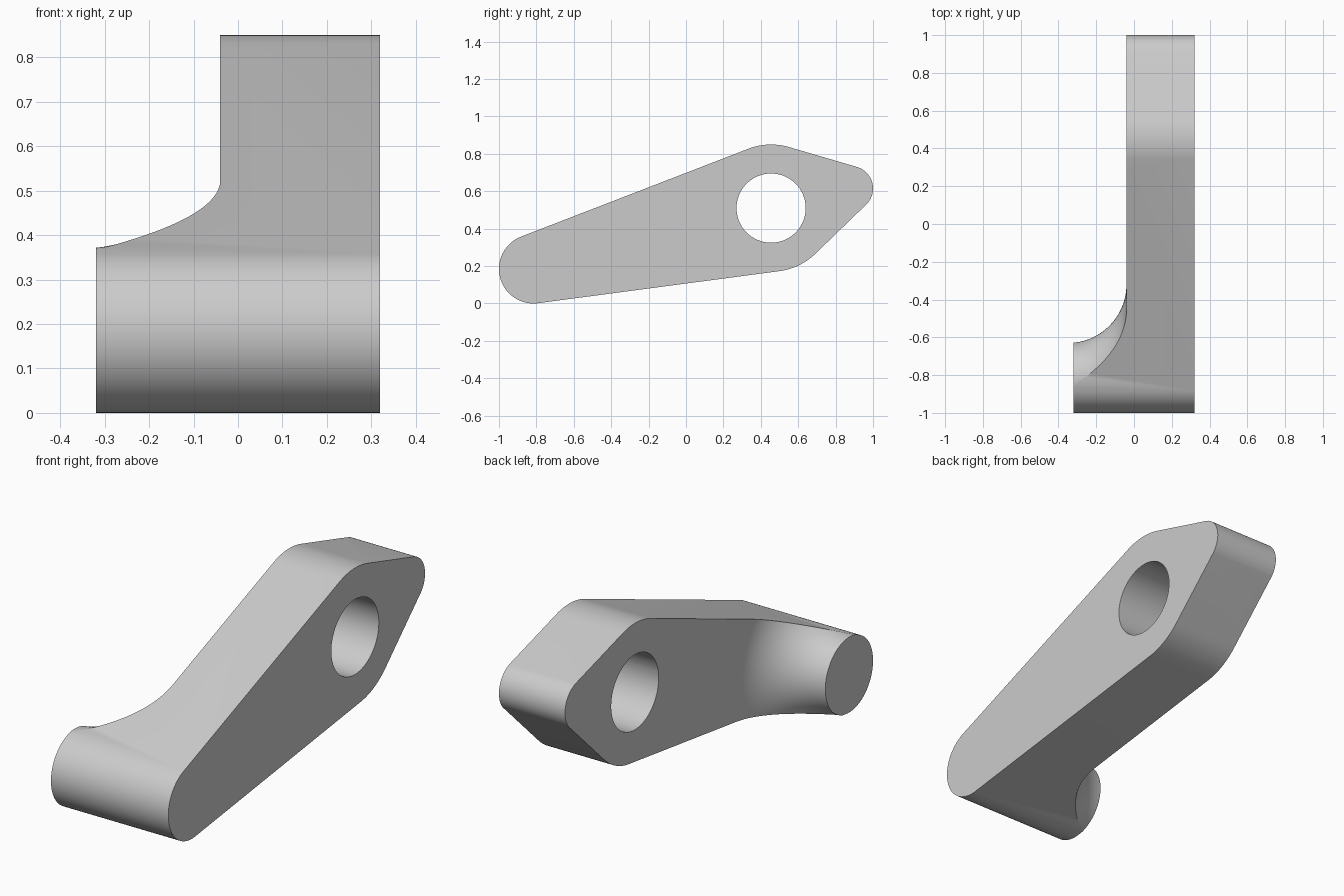
import bpy, bmesh
from math import sin, cos, pi

if "Cube" in bpy.data.objects:
    bpy.data.objects.remove(bpy.data.objects["Cube"])

X0, X_FACE, X1 = -0.32, -0.04, 0.32      # boss end, plate face, far face
BOSS = (-0.815, 0.185, 0.185)            # y, z, radius of the rounded lobes
EYE = (0.455, 0.51, 0.34)
TIP = (0.88, 0.615, 0.12)
HOLE_R = 0.185


def make_object(name, bm):
    bmesh.ops.recalc_face_normals(bm, faces=bm.faces)
    me = bpy.data.meshes.new(name)
    bm.to_mesh(me)
    bm.free()
    ob = bpy.data.objects.new(name, me)
    bpy.context.collection.objects.link(ob)
    return ob


def prism(name, outline, xa, xb):
    """Extrude a (y, z) outline along x."""
    bm = bmesh.new()
    face = bm.faces.new([bm.verts.new((xa, y, z)) for y, z in outline])
    new = bmesh.ops.extrude_face_region(bm, geom=[face])["geom"]
    verts = [v for v in new if isinstance(v, bmesh.types.BMVert)]
    bmesh.ops.translate(bm, verts=verts, vec=(xb - xa, 0, 0))
    return make_object(name, bm)


def ring(name, section, cy, cz, n):
    """Revolve a closed (x, radius) section about an axis along x."""
    bm = bmesh.new()
    loops = []
    for i in range(n):
        a = 2 * pi * (i + 0.5) / n
        loops.append([bm.verts.new((x, cy + r * cos(a), cz + r * sin(a)))
                      for x, r in section])
    m = len(section)
    for i in range(n):
        p, q = loops[i], loops[(i + 1) % n]
        for j in range(m):
            k = (j + 1) % m
            bm.faces.new((p[j], p[k], q[k], q[j]))
    return make_object(name, bm)


def cut(ob, cutter):
    cutter.hide_render = True
    mod = ob.modifiers.new("cut", "BOOLEAN")
    mod.operation = "DIFFERENCE"
    mod.solver = "EXACT"
    mod.object = cutter
    bpy.context.view_layer.objects.active = ob
    bpy.ops.object.modifier_apply(modifier=mod.name)
    bpy.data.objects.remove(cutter)


# Lever body: outline wrapped tightly around the three lobes
outline = []
for i in range(144):
    a = 2 * pi * (i + 0.5) / 144
    y, z, r = max((BOSS, EYE, TIP),
                  key=lambda c: c[0] * cos(a) + c[1] * sin(a) + c[2])
    outline.append((y + r * cos(a), z + r * sin(a)))
lever = prism("lever_arm", outline, X0, X1)

# Concave flare between the round boss and the plate
R, steps = 0.31, 20
section = [(X_FACE - R + R * sin(t), 0.495 - R * cos(t))
           for t in [pi / 2 * k / steps for k in range(steps + 1)]]
section += [(X_FACE, 2.6), (X_FACE - R - 0.1, 2.6), (X_FACE - R - 0.1, section[0][1])]
cut(lever, ring("flare_cutter", section, BOSS[0], BOSS[1], 128))

# Through hole
circle = [(EYE[0] + HOLE_R * cos(2 * pi * i / 64), EYE[1] + HOLE_R * sin(2 * pi * i / 64))
          for i in range(64)]
cut(lever, prism("hole_cutter", circle, -0.5, 0.5))

# Smooth shading with crisp edges
bpy.ops.object.select_all(action="DESELECT")
lever.select_set(True)
bpy.context.view_layer.objects.active = lever
bpy.ops.object.shade_smooth_by_angle(angle=pi / 6)
